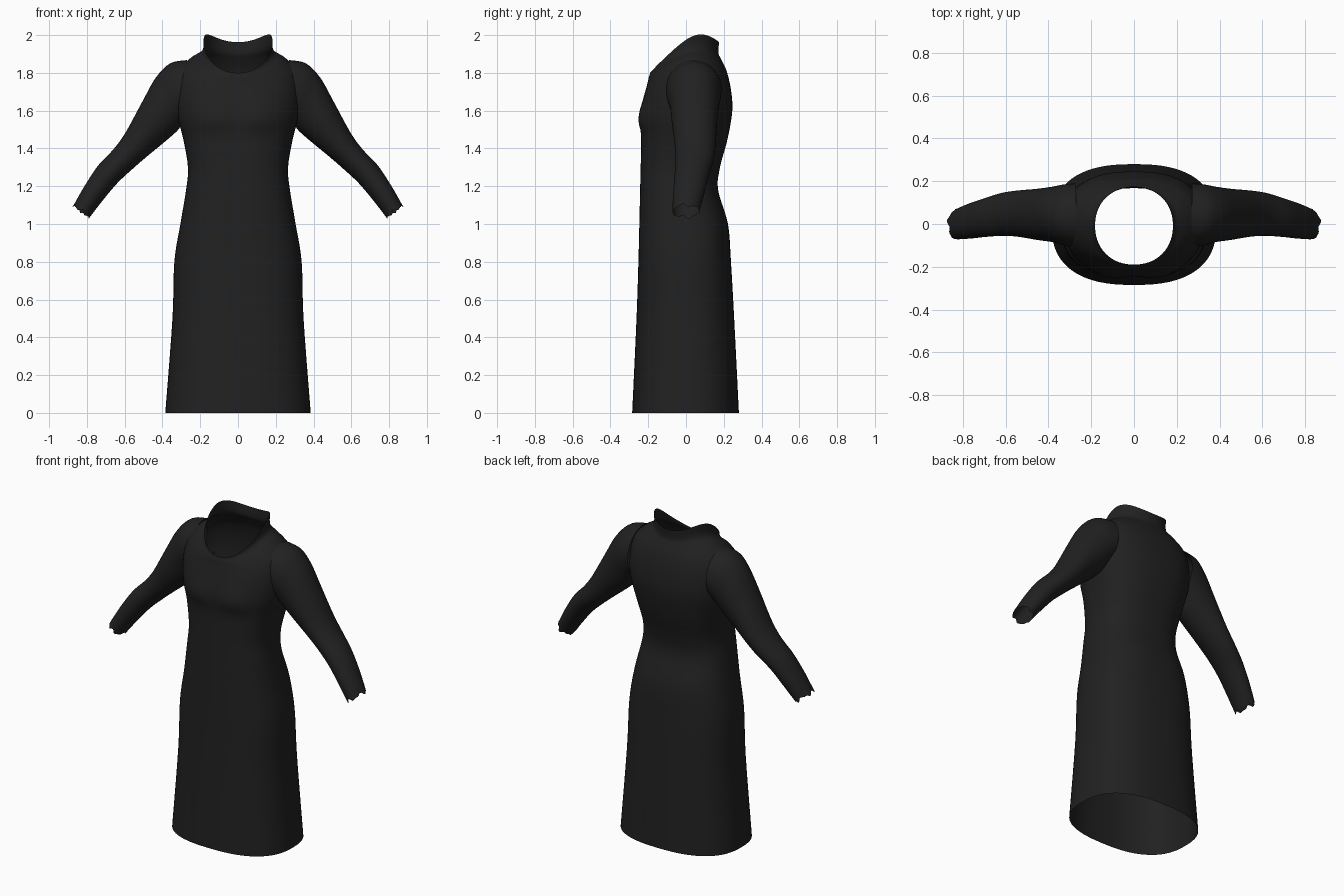
import bpy, bmesh, math
from mathutils import Vector

if "Cube" in bpy.data.objects:
    bpy.data.objects.remove(bpy.data.objects["Cube"])

cloth = bpy.data.materials.new("black cloth")
cloth.diffuse_color = (0.015, 0.015, 0.015, 1)
cloth.use_nodes = True
cloth.node_tree.nodes["Principled BSDF"].inputs["Base Color"].default_value = cloth.diffuse_color


def refine(rows, n):
    """Catmull-Rom interpolation between rows of section values."""
    out = []
    for i in range(len(rows) - 1):
        p0, p1 = rows[max(i - 1, 0)], rows[i]
        p2, p3 = rows[i + 1], rows[min(i + 2, len(rows) - 1)]
        for k in range(n):
            t = k / n
            out.append([0.5 * (2 * b + (c - a) * t + (2 * a - 5 * b + 4 * c - d) * t * t
                               + (3 * b - a - 3 * c + d) * t ** 3)
                        for a, b, c, d in zip(p0, p1, p2, p3)])
    out.append(list(rows[-1]))
    return out


def power(v, e):
    return math.copysign(abs(v) ** e, v)


def loft(name, rings, hidden=None):
    """Open tube through equal-length rings of points."""
    bm = bmesh.new()
    loops = [[bm.verts.new(p) for p in r] for r in rings]
    n = len(loops[0])
    for a, b in zip(loops, loops[1:]):
        for i in range(n):
            j = (i + 1) % n
            bm.faces.new((a[i], a[j], b[j], b[i]))
    if hidden:
        gone = [f for f in bm.faces if hidden(f.calc_center_median())]
        bmesh.ops.delete(bm, geom=gone, context='FACES')
    for f in bm.faces:
        f.smooth = True
    me = bpy.data.meshes.new(name)
    bm.to_mesh(me)
    bm.free()
    me.materials.append(cloth)
    ob = bpy.data.objects.new(name, me)
    bpy.context.collection.objects.link(ob)
    return ob


# Gown body: half width, front y, back y, height at front / side / back, rim wave
body_rows = [
    (.385, -.285, .28, 0, 0, 0, 0),
    (.347, -.262, .255, .5, .5, .5, 0),
    (.337, -.252, .238, .8, .8, .8, 0),
    (.305, -.247, .222, 1.0, 1.0, 1.0, 0),
    (.275, -.243, .17, 1.18, 1.18, 1.18, 0),
    (.265, -.24, .18, 1.3, 1.3, 1.3, 0),
    (.29, -.237, .22, 1.45, 1.45, 1.45, 0),
    (.32, -.238, .245, 1.57, 1.57, 1.6, 0),
    (.33, -.222, .238, 1.67, 1.69, 1.71, 0),
    (.31, -.205, .215, 1.74, 1.81, 1.81, 0),
    (.25, -.197, .187, 1.775, 1.875, 1.87, 0),
    (.19, -.192, .172, 1.79, 1.91, 1.905, .005),
    (.182, -.19, .175, 1.80, 1.97, 1.963, .015),
]
N = 72
rings = []
for w, y0, y1, zf, zs, zb, wave in refine(body_rows, 5):
    ring = []
    neck = max(0, min(1, (zs - 1.75) / .15))
    e = 2 / (2.5 - .35 * neck)
    for i in range(N):
        a = 2 * math.pi * i / N
        x = w * power(math.cos(a), e)
        s = power(math.sin(a), e)
        y = (y0 + y1) / 2 + (y1 - y0) / 2 * s
        z = zs + (zb - zf) / 2 * s + ((zb + zf) / 2 - zs) * s * s
        z += wave * math.sin(math.pi * s)
        # soft chest fullness with a sharper underside
        if s < 0:
            fall = .11 if z > 1.55 else .055
            y += .020 * s * math.exp(-((z - 1.55) / fall) ** 2
                                     - ((abs(x) - .13) / .11) ** 2)
        ring.append((x, y, z))
    rings.append(ring)
loft("gown_body", rings,
     lambda c: abs(c.x) > .29 and 1.60 < c.z < 1.79 and -.04 < c.y < .12)

# Sleeves: upper edge x z, lower edge x z, front y, back y
sleeve_rows = [
    (.27, 1.868, .275, 1.56, -.11, .19),
    (.36, 1.85, .295, 1.53, -.10, .185),
    (.435, 1.775, .325, 1.49, -.085, .175),
    (.50, 1.66, .40, 1.425, -.075, .165),
    (.595, 1.485, .485, 1.355, -.06, .157),
    (.66, 1.395, .56, 1.29, -.055, .147),
    (.74, 1.31, .64, 1.215, -.06, .122),
    (.81, 1.205, .72, 1.12, -.068, .097),
    (.87, 1.10, .785, 1.035, -.072, .07),
]
M = 40
for side, name in ((1, "sleeve_left"), (-1, "sleeve_right")):
    rings = []
    rows = refine(sleeve_rows, 5)
    for k, (ux, uz, lx, lz, y0, y1) in enumerate(rows):
        ring = []
        for i in range(M):
            a = 2 * math.pi * i / M
            c, s = math.cos(a), math.sin(a)
            p = Vector(((ux + lx) / 2 + (ux - lx) / 2 * c,
                        (y0 + y1) / 2 + (y1 - y0) / 2 * s,
                        (uz + lz) / 2 + (uz - lz) / 2 * c))
            # uneven cuff edge
            if k == len(rows) - 1:
                p += Vector((.6, 0, -.8)) * (.008 * math.sin(5 * a) + .005 * math.sin(9 * a))
            p.x *= side
            ring.append(p)
        rings.append(ring if side < 0 else ring[::-1])
    loft(name, rings)
